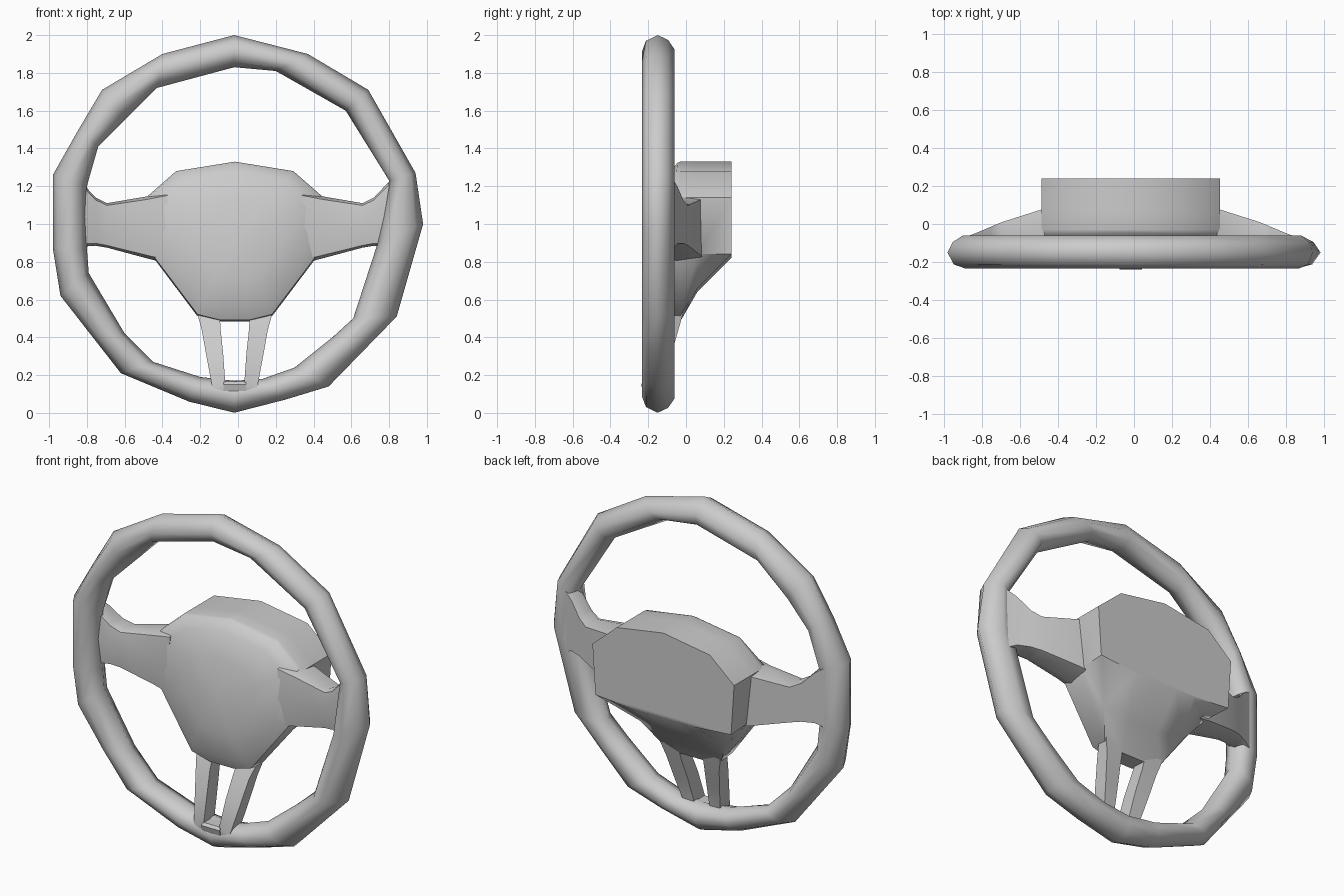
import bpy, bmesh, math

if "Cube" in bpy.data.objects:
    bpy.data.objects.remove(bpy.data.objects["Cube"])

CX = -0.017  # the hub sits very slightly left of centre


def loft(name, rings, closed=False, caps=True, mirror=False, tip=None, angle=40):
    """Skin a list of equal-length point rings into one mesh object."""
    bm = bmesh.new()
    sides = [1, -1] if mirror else [1]
    for s in sides:
        vr = [[bm.verts.new((CX + s * (x - CX), y, z)) for x, y, z in r] for r in rings]
        n = len(vr[0])
        for i in range(len(vr) if closed else len(vr) - 1):
            a, b = vr[i], vr[(i + 1) % len(vr)]
            for j in range(n):
                k = (j + 1) % n
                bm.faces.new((a[j], a[k], b[k], b[j]))
        if caps and not closed:
            bm.faces.new(vr[0])
            if tip:
                t = bm.verts.new(tip)
                for j in range(n):
                    bm.faces.new((vr[-1][j], vr[-1][(j + 1) % n], t))
            else:
                bm.faces.new(vr[-1])
    bmesh.ops.recalc_face_normals(bm, faces=bm.faces)
    me = bpy.data.meshes.new(name)
    bm.to_mesh(me)
    bm.free()
    ob = bpy.data.objects.new(name, me)
    bpy.context.collection.objects.link(ob)
    bpy.ops.object.select_all(action='DESELECT')
    ob.select_set(True)
    bpy.context.view_layer.objects.active = ob
    bpy.ops.object.shade_smooth_by_angle(angle=math.radians(angle))
    return ob


# Rim: outer and inner outline stations (x, z), swept with a rounded section
outer = [(-.02, 2), (-.40, 1.90), (-.72, 1.71), (-.85, 1.49), (-.98, 1.26), (-.98, .87),
         (-.94, .62), (-.78, .415), (-.62, .21), (-.26, .06), (-.02, .001), (.25, .07),
         (.48, .14), (.66, .325), (.84, .51), (.98, 1.0), (.94, 1.27), (.69, 1.71), (.37, 1.90)]
inner = [(-.02, 1.83), (-.43, 1.72), (-.60, 1.55), (-.74, 1.41), (-.80, 1.2), (-.80, .87),
         (-.79, .74), (-.60, .42), (-.45, .27), (-.2, .19), (-.02, .17), (.13, .18),
         (.30, .24), (.50, .40), (.61, .50), (.74, .90), (.80, 1.23), (.57, 1.60), (.20, 1.81)]
# (fraction from inner to outer edge, y)
section = [(0, -.14), (.17, -.21), (.48, -.234), (.82, -.212), (1, -.15), (.85, -.095), (.55, -.06), (.2, -.07)]
rim = [[(i[0] + (o[0] - i[0]) * t, y, i[1] + (o[1] - i[1]) * t) for t, y in section]
       for o, i in zip(outer, inner)]
loft("rim", rim, closed=True, angle=60)


# Hub: flat back, sloped underside, gently domed front pad tilted forward at the bottom
def hub_ring(half, y, s=1.0, cz=.93, tilt=0):
    pts = half + [(-x, z) for x, z in reversed(half[1:])]
    return [(CX + x * s, y - tilt * (1.33 - z), cz + (z - cz) * s) for x, z in pts]


top = [(0, 1.33), (.31, 1.28), (.47, 1.14)]
front = top + [(.43, .82), (.20, .515), (.08, .485)]
middle = top + [(.44, .84), (.28, .66), (.10, .64)]
back = top + [(.45, .84), (.20, .82), (.08, .82)]
loft("hub", [hub_ring(back, .24), hub_ring(middle, .06), hub_ring(front, -.03),
             hub_ring(front, -.045, .985, tilt=.11), hub_ring(front, -.09, .85, tilt=.09),
             hub_ring(front, -.14, .5, tilt=.06)],
     tip=(CX, -.18, .90), angle=50)


# Side spokes: x, z low, z high, y front, y back
def spoke_ring(x, z0, z1, y0, y1):
    h = (z1 - z0) * .05
    m = y0 + (y1 - y0) * .3
    return [(x, y1, z0 + h), (x, m, z0), (x, y0, z0 + h), (x, y0 - .015, (z0 + z1) / 2),
            (x, y0, z1 - h), (x, m, z1), (x, y1, z1 - h)]


loft("side_spokes", [spoke_ring(*p) for p in [
    (.34, .79, 1.17, -.11, .10), (.455, .82, 1.145, -.105, .075), (.66, .875, 1.11, -.12, .01),
    (.72, .885, 1.14, -.135, -.015), (.79, .88, 1.215, -.155, -.045),
    (.87, .84, 1.27, -.17, -.075)]], mirror=True, angle=50)


# Lower struts: outer x, inner x, z at outer, z at inner, y front, y back
def strut_ring(xo, xi, zo, zi, y0, y1):
    return [(CX + xo, y0 + .01, zo), (CX + xi, y0, zi), (CX + xi, y1, zi), (CX + xo, y1, zo)]


loft("lower_struts", [strut_ring(*p) for p in [
    (.20, .08, .53, .53, -.09, -.015), (.175, .075, .44, .44, -.135, -.04),
    (.15, .062, .30, .32, -.18, -.08), (.12, .05, .14, .15, -.232, -.13),
    (.10, .045, .115, .115, -.228, -.13)]], mirror=True, angle=30)

# Cross bar closing the bottom of the struts
loft("strut_bar", [[(CX + x, -.228, .115), (CX + x, -.238, .15), (CX + x, -.225, .165),
                    (CX + x, -.13, .165), (CX + x, -.13, .115)]
                   for x in (-.06, .06)], angle=30)
